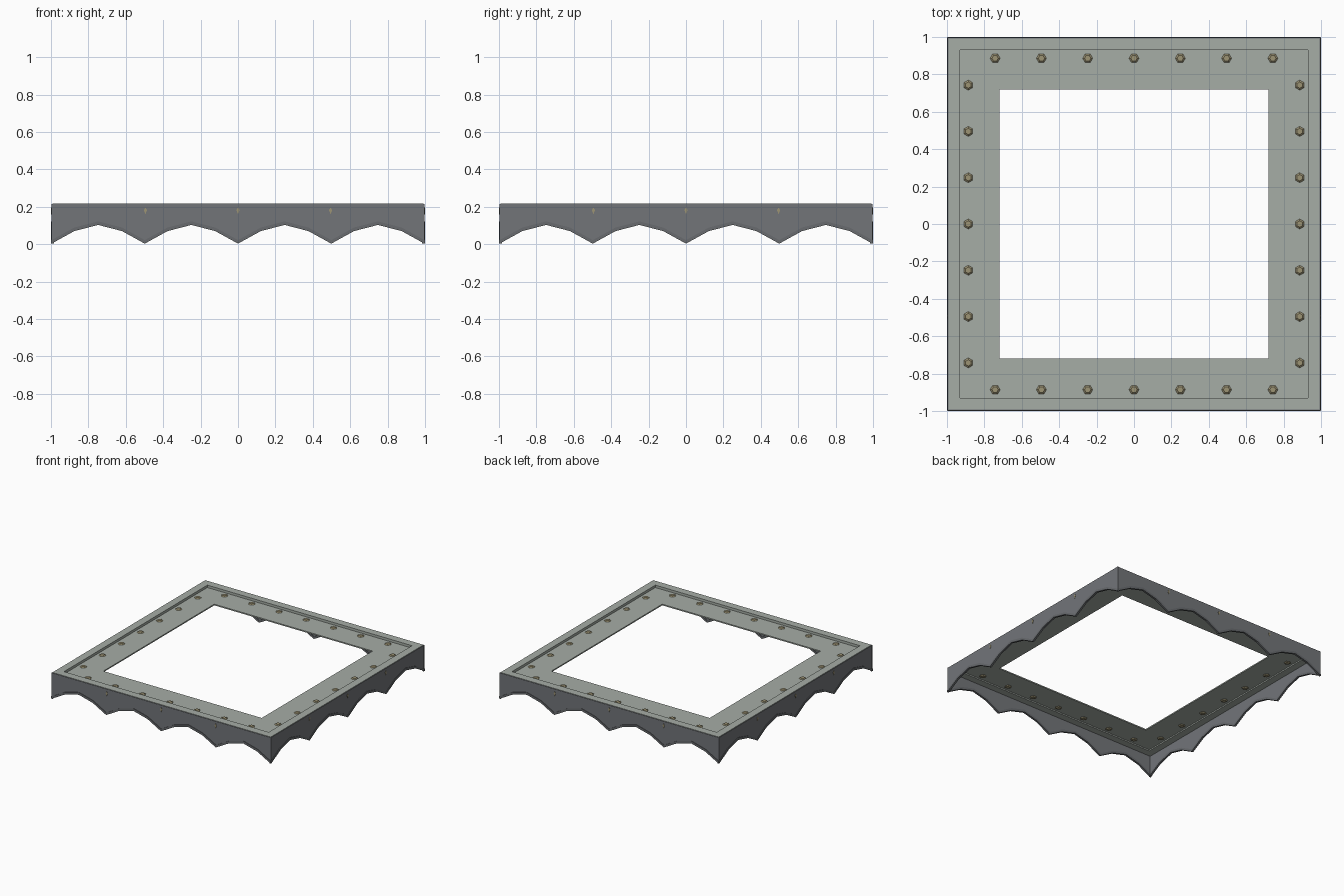
import bpy, bmesh, math
from mathutils import Matrix

if "Cube" in bpy.data.objects:
    bpy.data.objects.remove(bpy.data.objects["Cube"])


def material(name, srgb):
    m = bpy.data.materials.new(name)
    m.diffuse_color = (*[((c / 255 + 0.055) / 1.055) ** 2.4 for c in srgb], 1)
    m.use_nodes = True
    m.node_tree.nodes["Principled BSDF"].inputs["Base Color"].default_value = m.diffuse_color
    return m


PANEL = material("pale green grey", (166, 173, 166))
CLOTH = material("slate grey", (114, 117, 121))
TRIM = material("dark grey", (104, 107, 110))
BRASS = material("dull brass", (156, 147, 116))


def finish(bm, name, mat):
    bmesh.ops.recalc_face_normals(bm, faces=bm.faces)
    me = bpy.data.meshes.new(name)
    bm.to_mesh(me)
    bm.free()
    me.materials.append(mat)
    ob = bpy.data.objects.new(name, me)
    bpy.context.collection.objects.link(ob)
    return ob


def square_ring(name, inner, outer, z0, z1, mat):
    # square frame swept from a rectangular section
    bm = bmesh.new()
    section = [(inner, z0), (outer, z0), (outer, z1), (inner, z1)]
    corners = [(-1, -1), (1, -1), (1, 1), (-1, 1)]
    rows = [[bm.verts.new((sx * r, sy * r, z)) for r, z in section] for sx, sy in corners]
    for i in range(4):
        a, b = rows[i], rows[(i + 1) % 4]
        for j in range(4):
            k = (j + 1) % 4
            bm.faces.new((a[j], b[j], b[k], a[k]))
    return finish(bm, name, mat)


def side_strip(bm, lower, upper, y0, y1):
    # solid strip between two outlines, as a row of quads on the front side
    rows = [[bm.verts.new(p) for p in ((x, y0, a), (x, y0, b), (x, y1, b), (x, y1, a))]
            for (x, a), (_, b) in zip(lower, upper)]
    for r, s in zip(rows, rows[1:]):
        for j in range(4):
            k = (j + 1) % 4
            bm.faces.new((r[j], s[j], s[k], r[k]))
    bm.faces.new(rows[0])
    bm.faces.new(rows[-1])


def stud(bm, x, y, z, r, h):
    # six-sided flattened stud, points along x
    rings = []
    for dz, f in ((-h, 0.5), (0, 1), (h, 0.5)):
        rings.append([bm.verts.new((x + r * f * math.cos(i * math.pi / 3),
                                    y + r * f * math.sin(i * math.pi / 3), z + dz))
                      for i in range(6)])
    for a, b in zip(rings, rings[1:]):
        for i in range(6):
            k = (i + 1) % 6
            bm.faces.new((a[i], a[k], b[k], b[i]))
    bm.faces.new(rings[0])
    bm.faces.new(rings[-1])


# top panel and raised outer lip
square_ring("top_panel", 0.72, 0.935, 0.188, 0.198, PANEL)
square_ring("outer_lip", 0.93, 0.992, 0.178, 0.218, PANEL)

# scalloped outline: four arches per side
arch = [(0, 0.003), (0.122, 0.07), (0.25, 0.103), (0.378, 0.07)]
edge = [(-1 + 0.5 * n + dx, z) for n in range(4) for dx, z in arch] + [(1, 0.003)]
edge = [(x * 0.997, z) for x, z in edge]
hem = [(x, z + 0.019) for x, z in edge]
top = [(x, 0.215) for x, _ in edge]

for i, side in enumerate(("front", "right", "back", "left")):
    turn = Matrix.Rotation(i * math.pi / 2, 4, 'Z')

    # hanging scalloped cloth
    bm = bmesh.new()
    side_strip(bm, hem, top, -0.996, -0.988)
    bm.transform(turn)
    finish(bm, side + "_valance", CLOTH)

    # hem along the scallops
    bm = bmesh.new()
    side_strip(bm, edge, hem, -1.0, -0.984)
    bm.transform(turn)
    finish(bm, side + "_hem", TRIM)

    # studs on the panel
    bm = bmesh.new()
    for n in range(-3, 4):
        stud(bm, n * 0.2475, -0.886, 0.193, 0.034, 0.012)
    bm.transform(turn)
    finish(bm, side + "_panel_studs", BRASS)

    # small diamond tacks on the cloth
    bm = bmesh.new()
    for x in (-0.495, 0, 0.495):
        r = [bm.verts.new((x + a, -0.999, 0.178 + b))
             for a, b in ((-0.009, 0.004), (0, -0.018), (0.009, 0.004), (0, 0.018))]
        f = bm.faces.new(r)
        ext = bmesh.ops.extrude_face_region(bm, geom=[f])["geom"]
        bmesh.ops.translate(bm, vec=(0, 0.006, 0),
                            verts=[v for v in ext if isinstance(v, bmesh.types.BMVert)])
    bm.transform(turn)
    finish(bm, side + "_tacks", BRASS)
